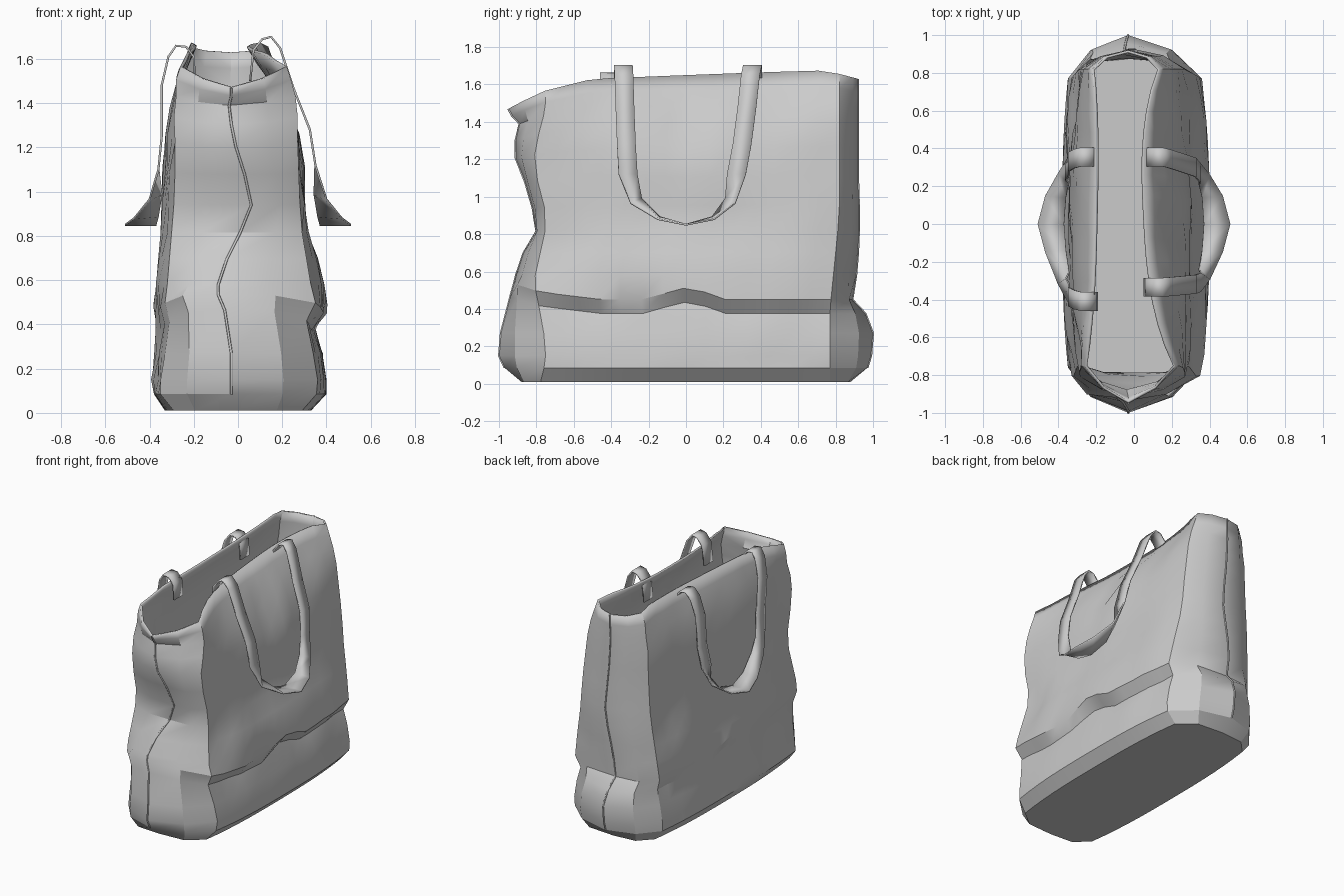
import bpy, bmesh, math
from mathutils import Vector, noise

cube = bpy.data.objects.get("Cube")
if cube:
    bpy.data.objects.remove(cube, do_unlink=True)

fabric = bpy.data.materials.new("grey_fabric")
fabric.use_nodes = True
GREY = (0.6, 0.6, 0.6, 1)
fabric.diffuse_color = GREY
bsdf = next(n for n in fabric.node_tree.nodes if n.type == 'BSDF_PRINCIPLED')
bsdf.inputs["Base Color"].default_value = GREY
bsdf.inputs["Roughness"].default_value = 0.9


def finish(bm, name, thickness, offset, angle):
    """Turn a sheet into a cloth object with a little thickness."""
    mesh = bpy.data.meshes.new(name)
    bm.to_mesh(mesh)
    bm.free()
    obj = bpy.data.objects.new(name, mesh)
    bpy.context.collection.objects.link(obj)
    mesh.materials.append(fabric)
    mod = obj.modifiers.new("cloth_thickness", 'SOLIDIFY')
    mod.thickness = thickness
    mod.offset = offset
    bpy.ops.object.select_all(action='DESELECT')
    obj.select_set(True)
    bpy.context.view_layer.objects.active = obj
    bpy.ops.object.shade_smooth_by_angle(angle=math.radians(angle))


def interp(table, v):
    for (a, fa), (b, fb) in zip(table, table[1:]):
        if v <= b:
            return fa + (fb - fa) * max(0, (v - a) / (b - a))
    return table[-1][1]


# Height of the rim, and rise of the low fold, along the bag
RIM = [(-0.95, 1.47), (-0.78, 1.56), (-0.5, 1.63), (0, 1.65),
       (0.4, 1.665), (0.75, 1.675), (0.92, 1.63)]
FOLD = [(-0.93, 0.09), (-0.78, 0.04), (-0.45, 0), (-0.2, 0), (-0.05, 0.06),
        (0.05, 0.06), (0.2, 0), (1, 0)]

# Bag sections: z, middle of left wall, middle of right wall,
# left corner, right corner, front tip y, back tip y, seam x
LEVELS = [
    (0.01, -0.33, 0.33, -0.29, 0.29, -0.88, 0.88, -0.02),
    (0.085, -0.38, 0.40, -0.35, 0.355, -0.97, 0.97, -0.03),
    (0.15, -0.38, 0.40, -0.35, 0.36, -1.00, 0.99, -0.03),
    (0.27, -0.37, 0.38, -0.33, 0.34, -0.99, 1.00, -0.03),
    (0.375, -0.345, 0.335, -0.31, 0.31, -0.94, 0.96, -0.06),
    (0.45, -0.375, 0.40, -0.33, 0.35, -0.92, 0.89, -0.09),
    (0.58, -0.37, 0.385, -0.32, 0.33, -0.91, 0.91, -0.09),
    (0.70, -0.355, 0.355, -0.31, 0.31, -0.87, 0.92, -0.05),
    (0.82, -0.345, 0.32, -0.30, 0.29, -0.80, 0.925, 0.01),
    (0.95, -0.34, 0.305, -0.29, 0.28, -0.82, 0.925, 0.06),
    (1.10, -0.335, 0.29, -0.285, 0.275, -0.86, 0.92, 0.03),
    (1.25, -0.325, 0.27, -0.285, 0.27, -0.91, 0.92, -0.01),
    (1.37, -0.305, 0.225, -0.29, 0.27, -0.91, 0.92, -0.03),
    (1.47, -0.275, 0.17, -0.28, 0.26, -0.89, 0.92, -0.04),
    (1.55, -0.24, 0.11, -0.28, 0.24, -0.93, 0.92, -0.03),
    (1.62, -0.205, 0.06, -0.26, 0.22, -0.95, 0.92, -0.03),
]
SIDE = 14
# Creases pressed into the walls: side, y, z, radius, depth
DENTS = [(1, 0.0, 1.37, 0.15, 0.035), (1, 0.45, 1.42, 0.13, 0.03),
         (1, -0.45, 1.42, 0.14, 0.03), (1, -0.72, 0.78, 0.16, 0.05),
         (1, -0.25, 0.42, 0.2, 0.035), (-1, 0.3, 0.5, 0.18, 0.03),
         (-1, -0.7, 1.3, 0.16, 0.04), (-1, 0.6, 0.85, 0.2, 0.03)]


def section(z, ml, mr, cl, cr, yf, yb, seam):
    """One closed loop of points around the bag."""
    top = (z / 1.62) ** 4
    front = -0.78 + 0.03 * math.sin(z * 9)
    back = 0.77 + 0.05 * min(1, max(0, (z - 0.4) * 2))

    def wall(side, mid, corner, taper):
        pts = []
        rear = corner * (1 - taper * top)
        for i in range(SIDE + 1):
            t = i / SIDE
            y = front + (back - front) * t
            bulge = 1 - abs(2 * t - 1) ** 2.8
            x = corner + (rear - corner) * t + (mid - (corner + rear) / 2) * bulge
            # the low fold fades out toward the middle of the wall
            if abs(z - 0.375) < 0.01:
                x += side * 0.035 * max(0, 1 - abs(y + 0.25) / 0.25)
            if 0 < i < SIDE and 0.1 < z < 1.6:
                x += 0.022 * noise.noise(Vector((side * 3, y * 4, z * 4)))
                for s, dy, dz, r, depth in DENTS:
                    if s == side:
                        d = math.hypot(y - dy, z - dz) / r
                        x -= side * depth * max(0, 1 - d)
            pts.append((x, y))
        return pts

    right = wall(1, mr, cr, 0.38)
    left = wall(-1, ml, cl, 0.15)
    puff = 0.02 + 0.02 * (z < 0.5)

    def end(a, b, side, way):
        """Rounded point between a tip and a corner of an end panel."""
        return ((a[0] + b[0]) / 2 + side * puff, (a[1] + b[1]) / 2 + way * puff)

    f, b = (seam, yf), (seam * 0.4 - 0.02, yb)
    loop = [f, end(f, right[0], 1, -1)] + right + [end(right[-1], b, 1, 1), b]
    loop += [end(b, left[-1], -1, 1)] + left[::-1] + [end(left[0], f, -1, -1)]
    pts = []
    for x, y in loop:
        dz = (interp(RIM, y) - 1.62) * top
        if 0.3 < z < 0.5:
            dz += interp(FOLD, y)
        pts.append((x, y, z + dz))
    return pts


# Bag body: loft the sections, closed at the base and open at the top
sections = [section(*lv) for lv in LEVELS]
bm = bmesh.new()
rings = [[bm.verts.new(p) for p in pts] for pts in sections]
n = len(rings[0])
for low, high in zip(rings, rings[1:]):
    for i in range(n):
        j = (i + 1) % n
        bm.faces.new((low[i], low[j], high[j], high[i]))
bm.faces.new(rings[0][::-1])
finish(bm, "bag_body", 0.014, -1, 26)

# End seams: thin piping down the middle of the front and back panels
for name, column in (("front_seam", 0), ("back_seam", SIDE + 4)):
    curve = bpy.data.curves.new(name, 'CURVE')
    curve.dimensions = '3D'
    curve.bevel_depth = 0.006
    curve.bevel_resolution = 1
    line = curve.splines.new('POLY')
    line.points.add(len(sections) - 2)
    for point, pts in zip(line.points, sections[1:]):
        point.co = (*pts[column], 1)
    curve.materials.append(fabric)
    bpy.context.collection.objects.link(bpy.data.objects.new(name, curve))


# Handles: a flat strap over the rim whose hanging loop twists to lie level
def handle(name, leg, side, front_y, back_y):
    """leg holds x, z down one leg; front_y and back_y hold each leg's
    y at the rim and at the low end."""
    def half(way, y_top, y_low):
        rows = []
        for k, (x, z) in enumerate(leg):
            t = max(0, k - 3) / (len(leg) - 4)
            y = y_top + (y_low - y_top) * t ** 1.5
            rows.append([(x, y + way * 0.05, z), (x, y - way * 0.05, z)])
        outer = y_low + way * 0.05
        rows.append([(side * 0.40, outer * 0.82, 0.965),
                     (side * 0.345, outer * 0.66, 0.99)])
        rows.append([(side * 0.47, way * 0.15, 0.88),
                     (side * 0.36, way * 0.14, 0.89)])
        return rows

    pairs = half(1, *back_y) + [[(side * 0.51, 0, 0.85), (side * 0.37, 0, 0.85)]]
    pairs += half(-1, *front_y)[::-1]
    sheet = bmesh.new()
    rows = [[sheet.verts.new(p) for p in pair] for pair in pairs]
    for (a, b), (c, d) in zip(rows, rows[1:]):
        sheet.faces.new((a, b, d, c))
    bmesh.ops.recalc_face_normals(sheet, faces=sheet.faces[:])
    finish(sheet, name, 0.01, 0, 20)


handle("left_handle",
       [(0.055, 1.50), (0.07, 1.64), (0.11, 1.69), (0.15, 1.70), (0.19, 1.65),
        (0.25, 1.47), (0.325, 1.28), (0.35, 1.12)], 1, (-0.335, -0.31), (0.355, 0.27))
handle("right_handle",
       [(-0.195, 1.50), (-0.20, 1.61), (-0.235, 1.655), (-0.28, 1.66), (-0.315, 1.61),
        (-0.345, 1.48), (-0.345, 1.25), (-0.36, 1.10)], -1, (-0.41, -0.34), (0.355, 0.28))
